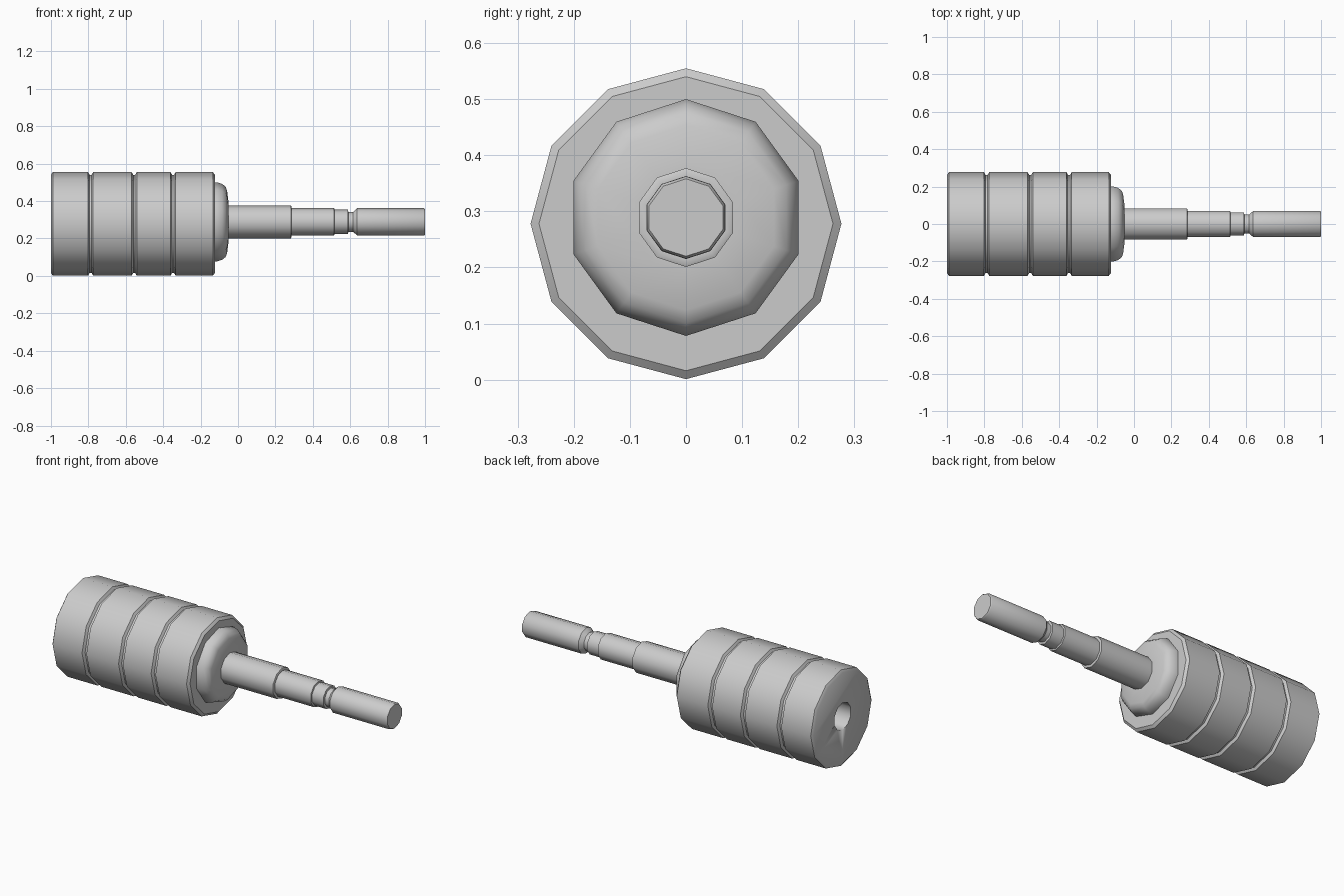
import bpy, math
from mathutils import Vector

if "Cube" in bpy.data.objects:
    bpy.data.objects.remove(bpy.data.objects["Cube"])


def lathe(name, profile, sides, zc):
    """Revolve (x, radius) points about an x-directed axis at height zc."""
    verts, faces = [], []
    for x, r in profile:
        for i in range(sides):
            a = 2 * math.pi * i / sides
            verts.append((x, r * math.sin(a), zc + r * math.cos(a)))
    for k in range(len(profile) - 1):
        for i in range(sides):
            j = (i + 1) % sides
            faces.append((k * sides + i, k * sides + j,
                          (k + 1) * sides + j, (k + 1) * sides + i))
    faces.append(tuple(reversed(range(sides))))
    faces.append(tuple(range((len(profile) - 1) * sides, len(profile) * sides)))
    # make the winding face outward
    faces = [tuple(reversed(f)) for f in faces]
    mesh = bpy.data.meshes.new(name)
    mesh.from_pydata(verts, [], faces)
    mesh.update()
    if mesh.polygons[-1].normal.x < 0:
        mesh.flip_normals()
    obj = bpy.data.objects.new(name, mesh)
    bpy.context.collection.objects.link(obj)
    bpy.ops.object.select_all(action='DESELECT')
    obj.select_set(True)
    bpy.context.view_layer.objects.active = obj
    bpy.ops.object.shade_smooth_by_angle(angle=math.radians(38))
    return obj


BODY_Z, SHAFT_Z = 0.278, 0.289

# Main cylinder: chamfered ends and three V-shaped grooves
R, C = 0.277, 0.262
body_profile = [(-1.0, C), (-0.99, R)]
for g in (-0.788, -0.555, -0.347):
    body_profile += [(g - 0.014, R), (g - 0.005, C), (g + 0.005, C), (g + 0.014, R)]
body_profile += [(-0.135, R), (-0.123, C)]
body = lathe("body", body_profile, 12, BODY_Z)

# Blind hole in the left end
cutter = lathe("end_hole_cutter", [(-1.05, 0.078), (-0.85, 0.078)], 10, SHAFT_Z)
cutter.hide_render = True
cutter.hide_set(True)
cut = body.modifiers.new("end_hole", 'BOOLEAN')
cut.operation = 'DIFFERENCE'
cut.solver = 'EXACT'
cut.object = cutter

# Rounded collar at the right end of the body
lathe("collar", [(-0.14, 0.211), (-0.112, 0.211), (-0.085, 0.203),
                 (-0.066, 0.188), (-0.058, 0.165), (-0.05, 0.10), (-0.05, 0.08)],
      10, SHAFT_Z)

# Stepped shaft with neck and tip
lathe("shaft", [(-0.10, 0.088), (0.283, 0.088), (0.285, 0.084), (0.285, 0.074),
                (0.514, 0.074), (0.516, 0.065), (0.588, 0.065), (0.590, 0.053),
                (0.616, 0.053), (0.637, 0.0735), (0.993, 0.0735), (1.0, 0.069)],
      10, SHAFT_Z)
